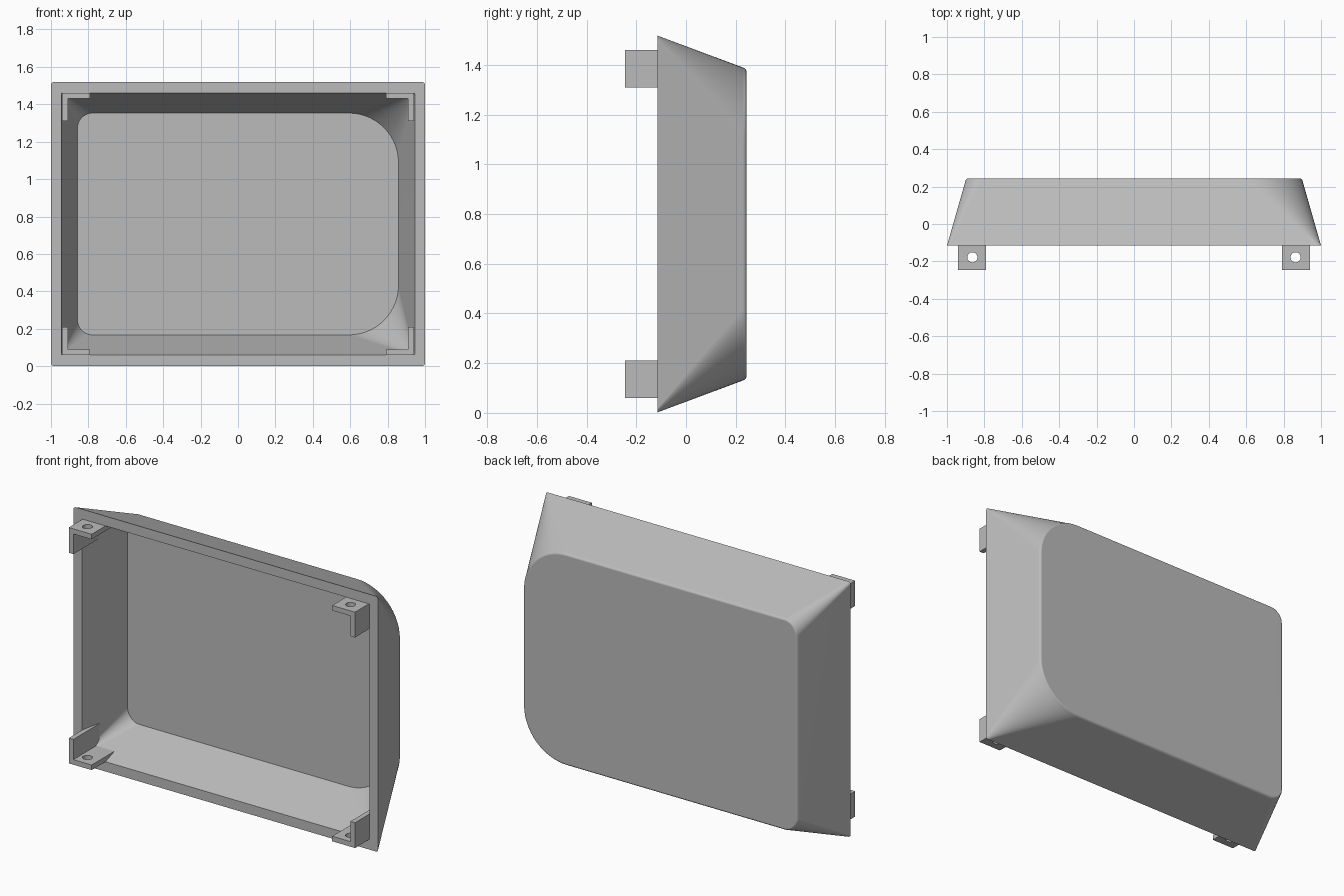
import bpy
import bmesh
import math

cube = bpy.data.objects.get("Cube")
if cube:
    bpy.data.objects.remove(cube, do_unlink=True)

grey = bpy.data.materials.new("plain grey")
grey.use_nodes = True
grey.diffuse_color = (0.5, 0.5, 0.5, 1)
grey.node_tree.nodes["Principled BSDF"].inputs["Base Color"].default_value = (0.5, 0.5, 0.5, 1)

MID_Z = 0.76
RIM_Y = -0.115
ARC = 14


def make_object(name, bm):
    bmesh.ops.recalc_face_normals(bm, faces=bm.faces)
    mesh = bpy.data.meshes.new(name)
    bm.to_mesh(mesh)
    bm.free()
    mesh.materials.append(grey)
    ob = bpy.data.objects.new(name, mesh)
    bpy.context.collection.objects.link(ob)
    return ob


def rounded_ring(bm, y, half_x, half_z, r_right, r_left):
    """Rectangle in the xz plane with separate corner radii for -x and +x."""
    ring = []
    for corner, (sx, sz) in enumerate([(1, 1), (-1, 1), (-1, -1), (1, -1)]):
        r = r_left if sx > 0 else r_right
        for i in range(ARC + 1):
            a = math.pi / 2 * (corner + i / ARC)
            ring.append(bm.verts.new((sx * (half_x - r) + r * math.cos(a), y,
                                      MID_Z + sz * (half_z - r) + r * math.sin(a))))
    return ring


def bridge(bm, a, b):
    n = len(a)
    for i in range(n):
        j = (i + 1) % n
        bm.faces.new((a[i], a[j], b[j], b[i]))


# Tray shell: inner floor, inner wall, rim, outer wall, rounded back edge, back
bm = bmesh.new()
sections = [
    (0.19, 0.858, 0.593, 0.08, 0.265),
    (RIM_Y, 0.945, 0.70, 0.004, 0.004),
    (RIM_Y, 1.0, 0.758, 0.014, 0.014),
    (0.228, 0.902, 0.63, 0.085, 0.285),
]
for step in range(1, 5):
    a = math.radians(18 + 72 * step / 4)
    inset = 0.016 * (math.cos(math.radians(18)) - math.cos(a))
    sections.append((0.228 + 0.022 * (math.sin(a) - math.sin(math.radians(18))),
                     0.902 - inset, 0.63 - inset, 0.085 - inset, 0.285 - inset))
rings = [rounded_ring(bm, *s) for s in sections]
for a, b in zip(rings, rings[1:]):
    bridge(bm, a, b)
bm.faces.new(rings[0])
bm.faces.new(rings[-1])
shell = make_object("tray_shell", bm)
bpy.context.view_layer.objects.active = shell
shell.select_set(True)
bpy.ops.object.shade_smooth_by_angle(angle=math.radians(30))
shell.select_set(False)
weighted = shell.modifiers.new("even_normals", "WEIGHTED_NORMAL")
weighted.keep_sharp = True


# Corner brackets: L profiles whose buried ends taper along the tray wall
def bracket(name, sx, sz):
    bm = bmesh.new()
    length, thick = 0.15, 0.03
    rings = []
    for y, taper in [(-0.245, 0), (RIM_Y, 0), (0.0, 0.025)]:
        profile = [(taper, taper), (length, taper), (length, thick),
                   (thick, thick), (thick, length), (taper, length)]
        rings.append([bm.verts.new((sx * (0.94 - u), y, MID_Z + sz * (0.70 - v)))
                      for u, v in profile])
    for a, b in zip(rings, rings[1:]):
        bridge(bm, a, b)
    bm.faces.new(rings[0])
    bm.faces.new(rings[-1])
    ob = make_object(name, bm)

    # Screw hole through the horizontal flange
    cut = bmesh.new()
    bmesh.ops.create_cone(cut, cap_ends=True, segments=32,
                          radius1=0.027, radius2=0.027, depth=0.1)
    bmesh.ops.translate(cut, verts=cut.verts,
                        vec=(sx * 0.864, -0.178, MID_Z + sz * 0.685))
    cutter = make_object(name + "_hole_cutter", cut)
    cutter.hide_render = True
    hole = ob.modifiers.new("screw_hole", "BOOLEAN")
    hole.operation = "DIFFERENCE"
    hole.solver = "EXACT"
    hole.object = cutter
    bpy.context.view_layer.objects.active = ob
    bpy.ops.object.modifier_apply(modifier=hole.name)
    bpy.data.objects.remove(cutter, do_unlink=True)


for side, sx in (("left", 1), ("right", -1)):
    for level, sz in (("upper", 1), ("lower", -1)):
        bracket(f"{level}_{side}_bracket", sx, sz)
